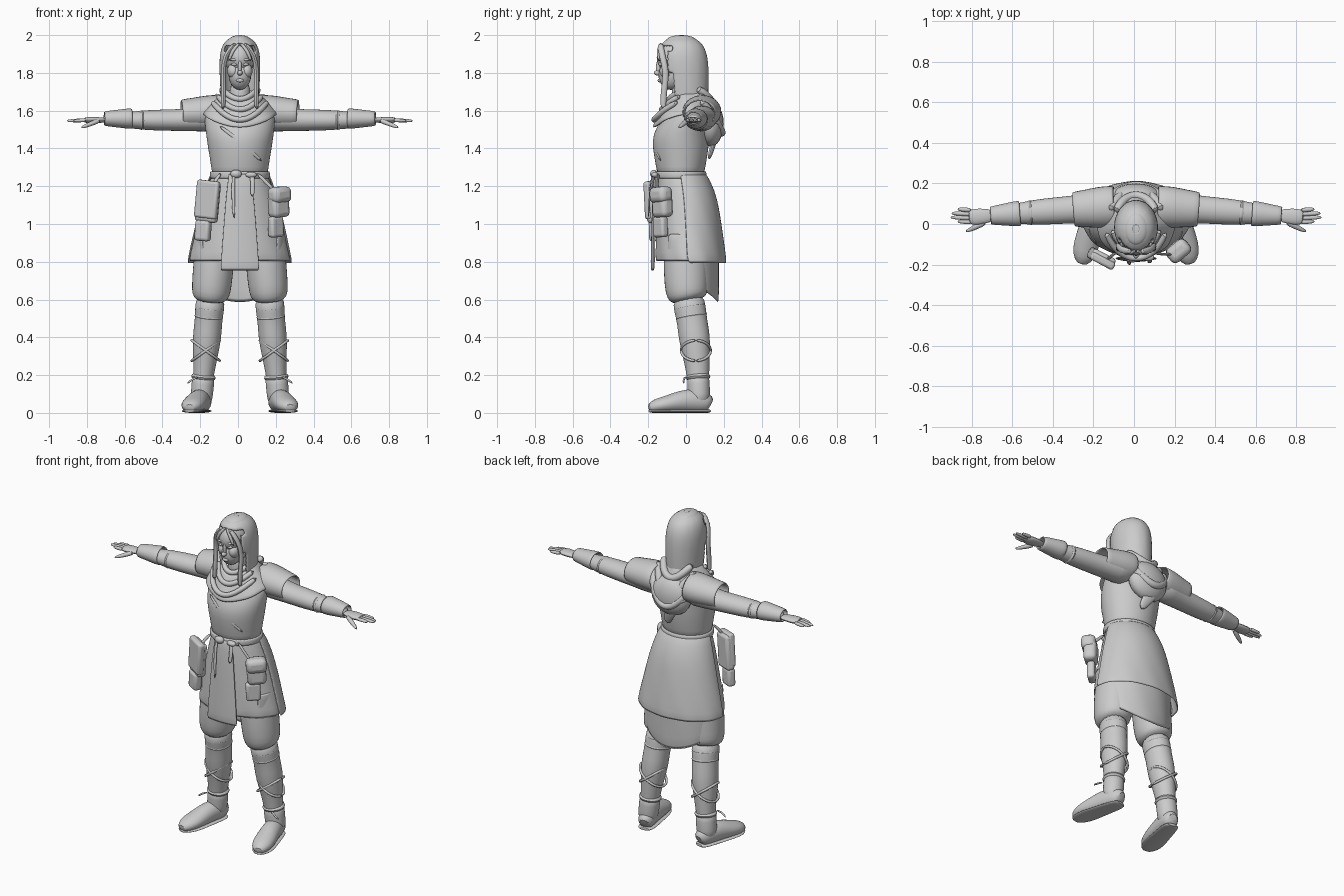
import bpy, bmesh, math
from mathutils import Vector, Matrix

if "Cube" in bpy.data.objects:
    bpy.data.objects.remove(bpy.data.objects["Cube"])

SHADE = (.6, .6, .6, 1)
MIDLINE = .01
UP, BACKWARD = Vector((0, 0, 1)), Vector((0, 1, 0))
SIDES = {"left": 1, "right": -1}

grey = bpy.data.materials.new("clay grey")
grey.use_nodes = True
grey.diffuse_color = SHADE
grey.node_tree.nodes["Principled BSDF"].inputs["Base Color"].default_value = SHADE


def finish(name, bm, thickness=0, smooth=0, bevel=0):
    """Turn a bmesh into a smooth-shaded object with its modifiers."""
    bmesh.ops.recalc_face_normals(bm, faces=bm.faces)
    mesh = bpy.data.meshes.new(name)
    bm.to_mesh(mesh)
    bm.free()
    mesh.materials.append(grey)
    part = bpy.data.objects.new(name, mesh)
    bpy.context.collection.objects.link(part)
    if thickness:
        solid = part.modifiers.new("thickness", 'SOLIDIFY')
        solid.thickness, solid.offset = thickness, 0
    if bevel:
        rounding = part.modifiers.new("rounding", 'BEVEL')
        rounding.width, rounding.segments = bevel, 3
    if smooth:
        subdivision = part.modifiers.new("smooth", 'SUBSURF')
        subdivision.levels = subdivision.render_levels = smooth
    bpy.ops.object.select_all(action='DESELECT')
    part.select_set(True)
    bpy.context.view_layer.objects.active = part
    bpy.ops.object.shade_smooth_by_angle(angle=math.radians(50))


def loft(name, rows, closed=True, cap=True, thickness=0, hole=None):
    """Skin rows of points; hole(centre) tells which faces to leave out."""
    bm = bmesh.new()
    rings = [[bm.verts.new(point) for point in row] for row in rows]
    count = len(rings[0])
    for upper, lower in zip(rings, rings[1:]):
        for i in range(count if closed else count - 1):
            j = (i + 1) % count
            face = bm.faces.new((upper[i], upper[j], lower[j], lower[i]))
            if hole and hole(face.calc_center_median()):
                bm.faces.remove(face)
    if closed and cap:
        bm.faces.new(rings[0])
        bm.faces.new(rings[-1])
    finish(name, bm, thickness, smooth=1)


def hoop(z, width, depth, y=0, front=0, back=0, start=0, end=360, count=28, ripple=0, folds=9):
    """Level ring or arc, lifted by front or back towards those directions."""
    points = []
    for i in range(count):
        angle = math.radians(start + (end - start) * i / (count if end - start == 360 else count - 1))
        c, s = math.cos(angle), math.sin(angle)
        swell = 1 + ripple * math.sin(folds * angle + z * 20)
        lift = (front if s < 0 else back) * s * s
        points.append((MIDLINE + width * swell * c, y + depth * swell * s, z + lift))
    return points


def limb(name, path, widths, heights, up=UP, count=14, cap=True, thickness=0):
    """Tube along a path with an oval section at each station."""
    path, rows = [Vector(point) for point in path], []
    for i, (point, width, height) in enumerate(zip(path, widths, heights)):
        along = path[min(i + 1, len(path) - 1)] - path[max(i - 1, 0)]
        across = along.cross(up).normalized()
        over = across.cross(along).normalized()
        angles = (math.tau * j / count for j in range(count))
        rows.append([point + across * width * math.cos(a) + over * height * math.sin(a) for a in angles])
    loft(name, rows, cap=cap, thickness=thickness)


def cord(name, path, radius, flat=1, up=BACKWARD):
    limb(name, path, [radius] * len(path), [radius * flat] * len(path), up, count=8)


def place(bm, at, size, turn=0, tilt=0):
    spin = Matrix.Rotation(math.radians(turn), 4, 'Z') @ Matrix.Rotation(math.radians(tilt), 4, 'Y')
    bmesh.ops.transform(bm, matrix=Matrix.Translation(at) @ spin @ Matrix.Diagonal((*size, 1)), verts=bm.verts)


def box(name, at, size, turn, tilt=0):
    bm = bmesh.new()
    bmesh.ops.create_cube(bm, size=1)
    place(bm, at, size, turn, tilt)
    finish(name, bm, bevel=min(size) / 3)


def blob(name, at, size):
    bm = bmesh.new()
    bmesh.ops.create_uvsphere(bm, u_segments=20, v_segments=12, radius=1)
    place(bm, at, size)
    finish(name, bm)


def swag(name, width, reach, top, low, radius, facing):
    """Cloth fold hanging from both shoulders across the back or chest."""
    path = []
    for i in range(9):
        a = i / 4 - 1
        bulge = reach * math.sqrt(1 - .9 * a * a)
        path.append((MIDLINE + width * a, .02 + facing * bulge, low + (top - low) * a * a))
    cord(name, path, radius)


# Head and neck
blob("skull", at=(MIDLINE, -.04, 1.88), size=(.08, .115, .1))
blob("jaw", at=(MIDLINE, -.08, 1.79), size=(.06, .066, .08))
blob("nose", at=(MIDLINE, -.15, 1.8), size=(.014, .02, .014))
blob("nose_bridge", at=(MIDLINE, -.145, 1.83), size=(.01, .014, .04))
blob("lips", at=(MIDLINE, -.14, 1.76), size=(.02, .01, .01))
loft("neck", [hoop(z, .055, .055, y=-.02) for z in (1.6, 1.68, 1.76)])
for side, sign in SIDES.items():
    blob(side + "_cheek", at=(MIDLINE + sign * .035, -.1, 1.81), size=(.032, .04, .04))
    blob(side + "_eye", at=(MIDLINE + sign * .03, -.136, 1.845), size=(.016, .01, .008))
    blob(side + "_brow", at=(MIDLINE + sign * .03, -.14, 1.87), size=(.024, .01, .007))


# Shoulder-length hair, open around the face
def face_opening(centre):
    half_width = .08 if centre.z > 1.8 else .2
    return centre.z < 1.94 and centre.y < -.06 and abs(centre.x - MIDLINE) < half_width


hair_rows = []
for i in range(13):
    t = i / 12
    dome = max(.1, math.sqrt(1 - (1 - t) ** 6)) * (1 - .12 * t * t)
    hair_rows.append(hoop(2 - .34 * t, .107 * dome, .133 * dome, y=.02 * t - .025, ripple=.01, folds=14))
loft("hair", hair_rows, cap=False, thickness=.012, hole=face_opening)
blob("hair_crown", at=(MIDLINE, -.025, 1.97), size=(.06, .08, .03))
for side, sign in SIDES.items():
    lock = ((.02, -.135, 1.96), (.08, -.13, 1.9), (.09, -.1, 1.8), (.085, -.12, 1.7), (.09, -.12, 1.6))
    cord(side + "_front_lock", [(MIDLINE + sign * x, y, z) for x, y, z in lock], .014, flat=1.3)
    fringe = ((0, -.13, 1.96), (.04, -.15, 1.92), (.06, -.14, 1.86))
    cord(side + "_fringe", [(MIDLINE + sign * x, y, z) for x, y, z in fringe], .01)

# Tunic body: height, half width, half depth
torso = ((1.22, .15, .12), (1.3, .15, .13), (1.4, .17, .15), (1.48, .18, .15),
         (1.55, .19, .13), (1.62, .18, .11), (1.7, .06, .06))
loft("torso", [hoop(z, width, depth, y=min(.02, max(0, z - 1.48) * .4 - .028)) for z, width, depth in torso])
cord("tunic_wrap_edge", [(-.1, -.14, 1.52), (-.03, -.17, 1.47), (.05, -.17, 1.4), (.13, -.13, 1.33)], .01, flat=.6)
loft("belt", [hoop(z, .153, .13, y=-.028) for z in (1.24, 1.26, 1.28)], cap=False, thickness=.014)


# Flared skirt panels with slits between them
def skirt_panel(name, start, end, grow, length, ripple=.01):
    rows = []
    for i in range(6):
        t = i / 5
        spread = math.sqrt(t)
        rows.append(hoop(1.27 - length * t, .147 + grow + .125 * t ** .8, .122 + grow + .065 * spread,
                         y=.045 * spread - .025, start=start, end=end, ripple=ripple * t, folds=11))
    loft(name, rows, closed=False, thickness=.01)


skirt_panel("skirt_back_panel", start=-4, end=184, grow=.004, length=.48)
skirt_panel("skirt_right_panel", start=172, end=262, grow=-.008, length=.47)
skirt_panel("skirt_left_panel", start=278, end=368, grow=-.008, length=.47)
skirt_panel("skirt_front_flap", start=249, end=291, grow=.016, length=.52, ripple=0)
underskirt_rows = [hoop(.95 - .28 * t, .235, .17, front=.12 * t, back=-.09 * t, start=-35, end=215, ripple=.01)
                   for t in (0, .3, .6, 1)]
loft("underskirt", underskirt_rows, closed=False, thickness=.01)

# Scarf around the neck with a hood hanging behind
scarf_rows = []
for i in range(6):
    t = i / 5
    scarf_rows.append(hoop(1.69 - .11 * t, .09 + .11 * t, .095 + .09 * t, y=.015 * t, front=-.04 - .03 * t,
                           back=.03 - .11 * t, count=36, ripple=.025, folds=7))
loft("scarf", scarf_rows, cap=False, thickness=.016)
for i in range(3):
    swag(f"hood_fold_{i + 1}", width=.1 + .03 * i, reach=.12 + .025 * i, top=1.72 - .03 * i,
         low=1.64 - .08 * i, radius=.024, facing=1)
    swag(f"scarf_fold_{i + 1}", width=.09 + .03 * i, reach=.11 + .04 * i, top=1.71 - .03 * i,
         low=1.66 - .055 * i, radius=.017, facing=-1)
blob("hood_bag", at=(MIDLINE, .13, 1.53), size=(.13, .07, .12))
limb("scarf_tail", [(-.02, .16, 1.47), (.02, .14, 1.41), (.05, .12, 1.34)],
     widths=(.045, .035, .02), heights=(.014, .014, .01), up=BACKWARD)


# Limb centre lines for either side
def arm_at(sign, x, y=0, z=0):
    return MIDLINE + sign * x, .095 - .075 * x + y, 1.55 + max(0, .3 - x) * .06 + z


def leg_at(sign, z):
    return MIDLINE + sign * (.21 - .09 * z), max(0, .07 - .16 * z * z), z


def arm_part(name, sign, stations, flat=.85, z=0, **options):
    reaches, radii = zip(*stations)
    limb(name, [arm_at(sign, x, z=z) for x in reaches], radii, [r * flat for r in radii], **options)


def leg_part(name, sign, stations, deep=1.1):
    heights, radii = zip(*stations)
    limb(name, [leg_at(sign, z) for z in heights], radii, [r * deep for r in radii], up=BACKWARD, count=18)


for side, sign in SIDES.items():
    # Sleeves and bracers
    arm_part(side + "_shoulder_cape", sign, ((.1, .1), (.18, .1), (.25, .088), (.31, .084)),
             z=.035, cap=False, thickness=.012)
    arm_part(side + "_arm", sign, ((.1, .09), (.2, .08), (.3, .07), (.4, .068), (.5, .064), (.6, .05), (.73, .03)))
    arm_part(side + "_bracer", sign, ((.57, .062), (.62, .055), (.68, .046), (.72, .041)),
             z=.008, cap=False, thickness=.01)
    for i in range(3):
        x = .36 + .08 * i
        arm_part(f"{side}_sleeve_fold_{i + 1}", sign, ((x - .02, .056), (x, .073 - .003 * i), (x + .02, .056)))

    # Hands
    arm_part(side + "_palm", sign, ((.7, .03), (.75, .038), (.79, .042), (.83, .036)), flat=.42)
    for i, reach in enumerate((.88, .915, .91, .88)):
        start = arm_at(sign, .81, y=.02 * i - .026)
        finger = [Vector(start).lerp((MIDLINE + sign * reach, start[1] + .005, 1.546), t) for t in (0, .5, .9, 1)]
        limb(f"{side}_finger_{i + 1}", finger, widths=(.011, .011, .009, .004), heights=(.011, .01, .008, .004))
    thumb = [arm_at(sign, .74 + .1 * t, y=-.03 - .04 * t, z=-.04 * t) for t in (0, .4, .8, 1)]
    limb(side + "_thumb", thumb, widths=(.014, .014, .011, .005), heights=(.014, .013, .01, .005))

    # Bloused trousers and wrapped shins
    leg_part(side + "_trouser", sign, ((.95, .1), (.85, .11), (.72, .108), (.64, .105), (.61, .094), (.59, .07)))
    leg_part(side + "_shin", sign, ((.62, .08), (.55, .078), (.48, .073), (.4, .078), (.3, .066), (.2, .054), (.1, .05)))
    for z in (.56, .51):
        leg_part(f"{side}_knee_fold", sign, ((z + .025, .068), (z, .083), (z - .025, .066)))
    for slope in (1, -1):
        x, y, z = leg_at(sign, .33)
        turns = [math.tau * j / 16 for j in range(17)]
        wrap = [(x + .076 * math.cos(a), y + .08 * math.sin(a), z + slope * .055 * math.cos(a)) for a in turns]
        cord(side + ("_rising" if slope > 0 else "_falling") + "_calf_wrap", wrap, .008, up=UP)

    # Boots: distance back, half width, half height
    leg_part(side + "_boot_shaft", sign, ((.21, .062), (.15, .06), (.1, .06), (.04, .056)), deep=1)
    leg_part(side + "_boot_tie", sign, ((.21, .058), (.19, .07), (.17, .058)), deep=1)
    foot = ((.13, .03, .04), (.11, .05, .055), (.04, .056, .066), (-.03, .06, .06),
            (-.1, .066, .046), (-.16, .058, .038), (-.2, .025, .022))
    toe_line = [(MIDLINE + sign * (.22 - .24 * y), y) for y, width, height in foot]
    widths, heights = [width for y, width, height in foot], [height for y, width, height in foot]
    limb(side + "_boot_foot", [(x, y, height) for (x, y), height in zip(toe_line, heights)], widths, heights)
    limb(side + "_boot_sole", [(x, y, .01) for x, y in toe_line], widths, [.01] * len(foot))
    tie = ((.22, 0, .19), (.25, -.015, .18), (.28, -.01, .155))
    cord(side + "_tie_end", [(MIDLINE + sign * x, y, z) for x, y, z in tie], .006)

# Belt pouches
box("right_pouch", at=(-.16, -.165, 1.115), size=(.125, .05, .21), turn=-28, tilt=6)
box("right_pouch_flap", at=(-.163, -.178, 1.13), size=(.13, .04, .2), turn=-28, tilt=6)
box("right_pouch_base", at=(-.185, -.16, .965), size=(.085, .05, .11), turn=-28, tilt=4)
box("left_pouch", at=(.215, -.125, 1.1), size=(.11, .075, .13), turn=40, tilt=-4)
box("left_pouch_flap", at=(.22, -.133, 1.155), size=(.12, .085, .085), turn=40, tilt=-4)
box("left_pouch_base", at=(.2, -.135, .985), size=(.085, .045, .11), turn=40, tilt=-3)

# Belt knot and hanging straps
blob("belt_knot", at=(-.01, -.17, 1.265), size=(.03, .02, .022))
blob("belt_knot_end", at=(.07, -.165, 1.26), size=(.03, .018, .016))
cord("long_strap", [(-.02, -.175, 1.27), (-.028, -.19, 1.2), (-.02, -.2, 1.02)], .01, flat=.5)
cord("short_strap", [(.07, -.165, 1.27), (.08, -.18, 1.22), (.075, -.19, 1.14)], .013, flat=.6)
cord("left_pouch_strap", [(.1, -.145, 1.27), (.15, -.15, 1.22), (.19, -.15, 1.18)], .01, flat=.7)
cord("right_pouch_strap", [(-.09, -.14, 1.27), (-.12, -.165, 1.23), (-.14, -.18, 1.19)], .01, flat=.7)
